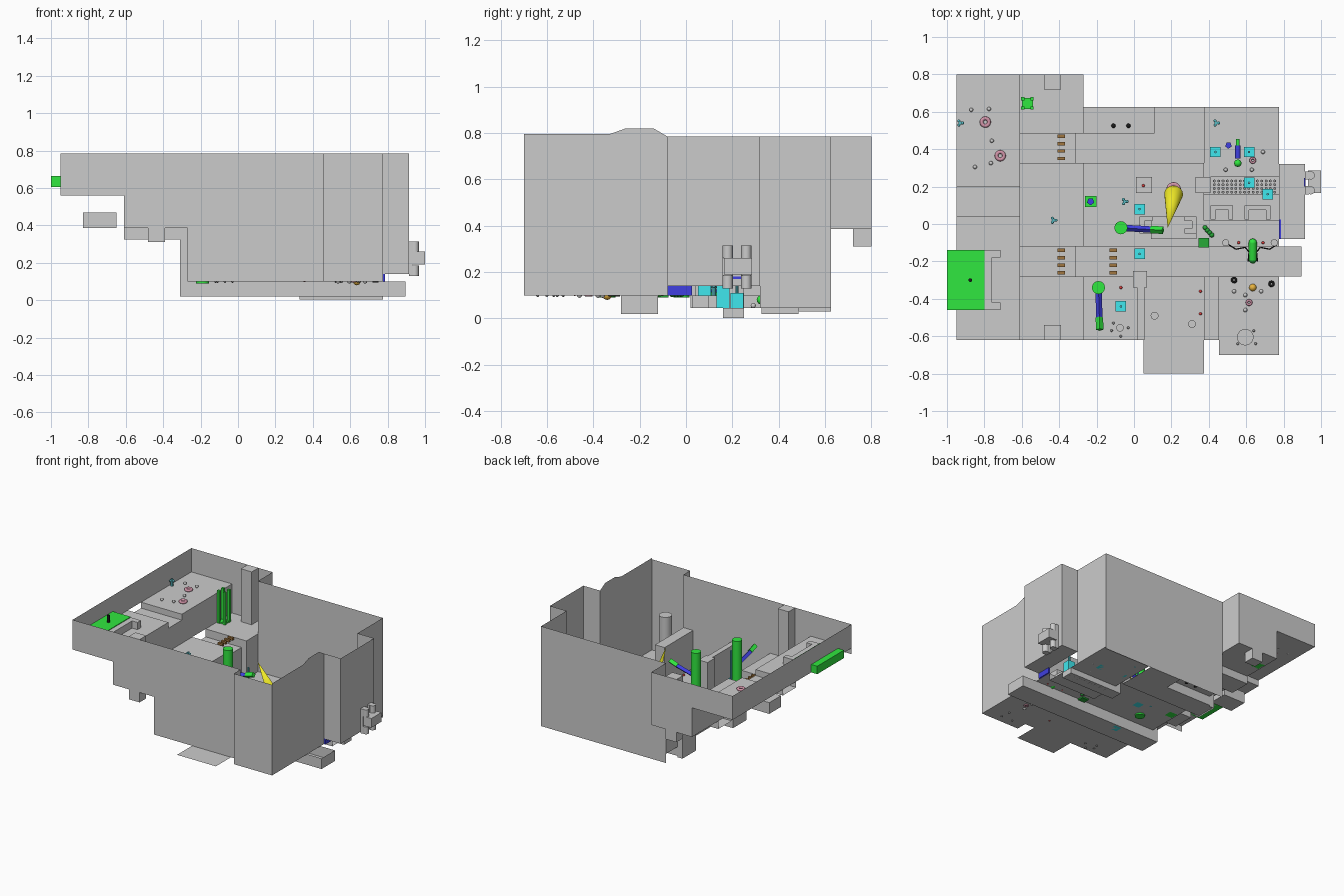
import bpy, bmesh, math
from mathutils import Vector

if "Cube" in bpy.data.objects:
    bpy.data.objects.remove(bpy.data.objects["Cube"])

COL = dict(green=(.03, .8, .05), dgreen=(.02, .4, .04), blue=(.05, .05, .75), cyan=(.05, .8, .85), teal=(.1, .5, .55),
           yellow=(.85, .8, .02), pink=(.65, .3, .4), red=(.8, .05, .05), brown=(.35, .18, .05),
           black=(.01, .01, .01), orange=(.8, .45, .05), lgrey=(.75, .75, .75), dgrey=(.3, .3, .3))
MATS = {}

def paint(o, c):
    if c:
        if c not in MATS:
            MATS[c] = bpy.data.materials.new(c)
            MATS[c].diffuse_color = (*COL[c], 1)
        o.data.materials.append(MATS[c])
    return o

def poly(name, pts, c=None):
    me = bpy.data.meshes.new(name)
    me.from_pydata(pts, [], [range(len(pts))])
    o = bpy.data.objects.new(name, me)
    bpy.context.collection.objects.link(o)
    return paint(o, c)

def floor(name, x0, x1, y0, y1, z):
    return poly(name, [(x0, y0, z), (x1, y0, z), (x1, y1, z), (x0, y1, z)])

def wall(name, a, b, z0, z1):
    return poly(name, [(*a, z0), (*b, z0), (*b, z1), (*a, z1)])

def box(name, x0, x1, y0, y1, z0, z1, c=None):
    bpy.ops.mesh.primitive_cube_add(size=1, location=((x0+x1)/2, (y0+y1)/2, (z0+z1)/2))
    o = bpy.context.object
    o.name = name
    o.scale = (x1-x0, y1-y0, z1-z0)
    return paint(o, c)

def rod(name, a, b, r, c=None, r2=None, n=16):
    a, b = Vector(a), Vector(b)
    bpy.ops.mesh.primitive_cone_add(vertices=n, radius1=r, radius2=r if r2 is None else r2,
                                    depth=(b-a).length, location=(a+b)/2)
    o = bpy.context.object
    o.name = name
    o.rotation_euler = (b-a).to_track_quat('Z', 'Y').to_euler()
    bpy.ops.object.shade_smooth_by_angle()
    return paint(o, c)

def ball(name, x, y, z, r, c):
    bpy.ops.mesh.primitive_uv_sphere_add(segments=12, ring_count=8, radius=r, location=(x, y, z))
    bpy.context.object.name = name
    bpy.ops.object.shade_smooth()
    return paint(bpy.context.object, c)

def ring(name, x, y, z, R, r, c):
    bpy.ops.mesh.primitive_torus_add(major_radius=R, minor_radius=r, major_segments=20, minor_segments=8,
                                     location=(x, y, z))
    bpy.context.object.name = name
    bpy.ops.object.shade_smooth()
    return paint(bpy.context.object, c)

T, LOW, MID, HIGH = .785, .10, .385, .605

# Perimeter walls: plan corner, then bottom height of the wall running to the next corner
path = [(-.95, -.62, HIGH), (-.95, .8, HIGH), (-.61, .8, MID), (-.27, .8, MID), (-.27, .625, .03),
        (.775, .625, .045), (.775, .32, .14), (.915, .32, .14), (.915, -.08, .14), (.775, -.08, None)]
for p, q in zip(path, path[1:]):
    wall("outer_wall", p[:2], q[:2], p[2], T)
# Right wall with raised section
poly("right_wall", [(.775, y, z) for y, z in [(-.08, LOW), (-.7, LOW), (-.7, .795), (-.33, .795),
                                             (-.26, .82), (-.14, .82), (-.08, T)]])
wall("front_bay_wall", (.455, -.7), (.775, -.7), LOW, T)
wall("front_bay_side", (.455, -.62), (.455, -.7), LOW, T)
# Front wall, stepped, with two slots at the partition ends
front = [(-.95, T), (-.95, .56), (-.61, .56), (-.61, MID), (-.27, MID), (-.27, LOW), (.015, LOW), (.015, MID),
         (.055, MID), (.055, LOW), (.375, LOW), (.375, MID), (.455, MID), (.455, T)]
poly("front_wall", [(x, -.62, z) for x, z in front])

# Upper level
floor("upper_floor_back", -.95, -.61, .2, .8, HIGH)
floor("upper_floor_front", -.95, -.61, -.62, .04, HIGH)
floor("upper_channel", -.95, -.61, .04, .2, .56)
for y in (.04, .2):
    wall("channel_side", (-.95, y), (-.61, y), .56, HIGH)
    wall("upper_riser_end", (-.61, y), (-.61, .8 if y > .1 else -.62), MID, HIGH)
wall("channel_riser", (-.61, .04), (-.61, .2), MID, .56)
box("channel_pit", -.83, -.65, .05, .19, MID, .47)

# Middle level with two sunken channels
for y0, y1 in ((-.62, -.28), (-.12, .325), (.485, .8)):
    floor("middle_floor", -.61, -.27, y0, y1, MID)
    wall("middle_riser", (-.27, y0), (-.27, min(y1, .625)), LOW, MID)
for y0, y1 in ((-.28, -.12), (.325, .485)):
    floor("middle_channel", -.61, -.31, y0, y1, .325)
    wall("middle_channel_drop", (-.31, y0), (-.31, y1), .02, .325)
    for y in (y0, y1):
        wall("middle_channel_side", (-.61, y), (-.31, y), .325, MID)
        wall("channel_mouth_side", (-.31, y), (-.27, y), .02, MID)
# Tall pillars
box("pillar_back", -.48, -.39, .72, .8, .31, T)
box("pillar_front", -.48, -.39, -.62, -.54, .31, T)

# Lower level
floor("lower_floor_front", -.27, .775, -.62, -.28, LOW)
floor("lower_floor_bay", .455, .775, -.7, -.62, LOW)
floor("front_apron", .05, .375, -.8, -.62, LOW)
floor("lower_floor_centre", -.27, .375, -.12, .325, LOW)
floor("lower_floor_right", .375, .775, -.12, .02, LOW)
floor("lower_floor_north", -.27, .11, .485, .625, LOW)
floor("right_room_floor", .375, .775, .02, .16, .045)
floor("right_room_floor", .375, .775, .25, .625, .045)
wall("right_room_step", (.375, .02), (.775, .02), .045, LOW)
wall("right_room_side", (.375, .02), (.375, .325), .045, LOW)
floor("north_channel", -.31, .375, .325, .485, .03)
floor("north_channel_end", .11, .375, .485, .625, .03)
wall("north_channel_side", (-.31, .325), (.375, .325), .03, LOW)
wall("north_channel_side", (-.31, .485), (.11, .485), .03, LOW)
wall("north_channel_side", (.11, .485), (.11, .625), .03, LOW)
# Long trench through the right wall
floor("trench_floor", -.31, .895, -.28, -.12, .02)
for y in (-.28, -.12):
    wall("trench_side", (-.31, y), (.895, y), .02, LOW)
wall("trench_end", (.895, -.28), (.895, -.12), .02, LOW)
# Grated pit
floor("pit_floor", .33, .775, .16, .25, .003)
for y in (.16, .25):
    wall("pit_side", (.33, y), (.775, y), .003, .045)
for x in (.33, .775):
    wall("pit_end", (x, .16), (x, .25), .003, .045)
for i in range(15):
    for y in (.17, .19, .21, .23):
        rod("grate_stud", (.43+i*.023, y, .003), (.43+i*.023, y, .03), .008, "dgrey", n=6)
# Right alcove
floor("alcove_floor", .775, .915, -.08, .32, .14)
box("alcove_strip", .775, .787, -.08, .025, .1, .143, "blue")
# Outside clamp on the right
box("clamp_plate", .93, 1, .165, .285, .19, .26)
for y in (.18, .26):
    box("clamp_bar", .915, .935, y-.022, y+.022, .13, .315)
    for z in (.13, .26):
        rod("clamp_bolt", (.945, y, z), (.945, y, z+.055), .022)
box("clamp_pad", .91, .917, .2, .245, .17, .18, "blue")

# Partitions and blocks
box("partition_left", .015, .055, -.62, -.28, LOW, MID)
box("partition_right", .375, .455, -.62, -.28, LOW, MID)
box("partition_post", -.005, .07, -.34, -.25, LOW, MID)
box("block_small", .01, .095, .165, .25, LOW, .2)
box("block_pit", .33, .41, .165, .25, .003, .2)
box("centre_plinth", .09, .335, -.08, .04, LOW, .14)

def bracket(x0, x1, y0, y1, z0, z1, side, t=.025):
    # C-shaped seat: spine on one side and two arms
    if side in "lr":
        box("bracket_spine", *((x0, x0+t) if side == "l" else (x1-t, x1)), y0, y1, z0, z1)
        box("bracket_arm", x0, x1, y0, y0+t, z0, z1)
        box("bracket_arm", x0, x1, y1-t, y1, z0, z1)
    else:
        box("bracket_spine", x0, x1, y1-t, y1, z0, z1)
        box("bracket_arm", x0, x0+t, y0, y1, z0, z1)
        box("bracket_arm", x1-t, x1, y0, y1, z0, z1)

bracket(-.8, -.715, -.46, -.14, HIGH, .66, "l", .04)
bracket(.03, .1, -.05, .04, LOW, .15, "l")
bracket(.27, .335, -.05, .04, LOW, .15, "r")
bracket(.41, .53, .025, .1, .045, .1, "t")
bracket(.59, .73, .025, .1, .045, .1, "t")

# Green cabinet, pads and cage
box("green_cabinet", -1, -.8, -.46, -.14, HIGH, .665, "green")
rod("cabinet_knob", (-.875, -.3, .665), (-.875, -.3, .72), .01, "black")
box("green_pad", -.262, -.2, .09, .15, LOW, .115, "green")
rod("pad_star", (-.232, .12, .115), (-.232, .12, .125), .02, "blue", n=5)
box("cage_base", -.6, -.54, .615, .675, MID, .395, "green")
for x in (-.595, -.545):
    for y in (.62, .67):
        box("cage_post", x-.009, x+.009, y-.009, y+.009, MID, .63, "green")

# Green columns with blue arms
for x, y, dx, dy in ((-.07, -.02, 1, -.06), (-.19, -.34, .03, -1)):
    at = lambda d, z: (x+dx*d, y+dy*d, z)
    rod("green_column", (x, y, .09), (x, y, .575), .035, "green")
    rod("blue_arm", at(.03, .39), at(.17, .42), .017, "blue", n=4)
    rod("green_arm_end", at(.16, .42), at(.225, .44), .02, "green", n=4)
# Grey column and low drums
rod("grey_column", (.595, -.605, LOW), (.595, -.605, .45), .044, n=24)
for x, y, r in ((.11, -.49, .021), (.31, -.535, .021), (-.075, -.555, .02), (.49, -.1, .019), (.75, -.1, .019)):
    rod("drum", (x, y, LOW), (x, y, .14), r)
# Yellow cone with ring
rod("yellow_cone", (.212, .16, .18), (.18, -.02, .54), .05, "yellow", 0, 24)
ring("cone_ring", .212, .185, .15, .028, .011, "pink")

# Cyan boxes with spikes, teal ornaments
for x, y, z in ((.03, .08, .1), (.03, -.16, .02), (-.07, -.44, .1), (.435, .385, .045), (.615, .385, .045),
                (.615, .22, .01), (.715, .16, .045)):
    box("cyan_box", x-.028, x+.028, y-.028, y+.028, z, z+.1, "cyan")
    rod("cyan_spike", (x, y, z+.1), (x, y, z+.32), .007, "teal", n=8)
for x, y, z in ((-.93, .54, HIGH), (.44, .54, .045), (-.05, .12, LOW), (-.43, .02, MID)):
    rod("ornament_stem", (x, y, z), (x, y, z+.05), .01, "teal", n=8)
    for k in range(3):
        a = k*2.1
        ball("ornament_leaf", x+.013*math.cos(a), y+.013*math.sin(a), z+.04, .008, "teal")

# Brown steps in the channels
for x, y0, z in ((-.39, .35, .37), (-.39, -.26, .37), (-.11, -.26, .09)):
    for i in range(4):
        box("brown_step", x-.02, x+.02, y0+i*.04-.009, y0+i*.04+.009, z, z+.02, "brown")

# Rings, beads and buttons
for x, y, z, R, r, c in ((-.795, .545, .612, .02, .01, "pink"), (-.715, .365, .612, .02, .01, "pink"),
                         (.635, .34, .06, .012, .006, "pink"), (.615, -.42, .1, .012, .006, "pink"),
                         (.535, -.3, .1, .011, .006, "black"), (.735, -.32, .1, .011, .006, "black")):
    ring("ring", x, y, z, R, r, c)
for x, y in ((-.87, .61), (-.775, .615), (-.76, .445), (-.85, .305), (-.765, .325)):
    ball("bead", x, y, HIGH+.008, .011, "lgrey")
for x, y in ((.49, .29), (.63, .29), (.69, .385)):
    ball("bead", x, y, .055, .011, "lgrey")
for x, y in ((.535, -.36), (.595, -.38), (.68, -.36), (.595, -.46)):
    ball("bead", x, y, .1, .011, "lgrey")
for x, y in ((-.11, -.53), (-.03, -.555), (-.07, -.6), (-.12, -.57), (.64, -.57), (.65, -.64), (.555, -.64)):
    ball("pebble", x, y, .1, .007, "dgrey")
ball("orange_ball", .635, -.34, .1, .02, "orange")
for x, y in ((.05, .205), (-.07, -.34), (.355, -.36), (.355, -.48), (.56, -.1), (.69, -.1)):
    ball("red_button", x, y, .2 if y > .2 else .105, .008, "red")
for x in (-.11, -.03):
    ball("black_knob", x, .525, .105, .012, "black")

# Green capsule with hanging cables
rod("capsule", (.635, -.19, .1), (.635, -.1, .12), .022, "green")
ball("capsule_end", .635, -.19, .1, .022, "dgreen")
ball("capsule_end", .635, -.1, .12, .022, "green")
for s in (-1, 1):
    pts = [(.635+s*d, y, .11) for d, y in ((.13, -.11), (.09, -.135), (.04, -.125), (.02, -.15), (.025, -.2))]
    for p, q in zip(pts, pts[1:]):
        rod("cable", p, q, .004, "black", n=6)
# Green tool with bead chain, and blue roller
box("green_tool", .345, .4, -.125, -.075, .09, .13, "dgreen")
for i in range(4):
    ball("chain_bead", .38+i*.012, -.02-i*.013, .105, .013, "dgreen")
rod("roller_blue", (.555, .35, .09), (.555, .42, .09), .014, "blue")
rod("roller_end", (.555, .41, .09), (.555, .455, .09), .01, "green")
ball("roller_ball", .555, .325, .08, .02, "green")
rod("blue_star", (.505, .42, .045), (.505, .42, .06), .018, "blue", n=5)

for m in bpy.data.materials:
    if m.users and not m.is_grease_pencil:
        m.use_nodes = True
        m.node_tree.nodes["Principled BSDF"].inputs["Base Color"].default_value = m.diffuse_color
